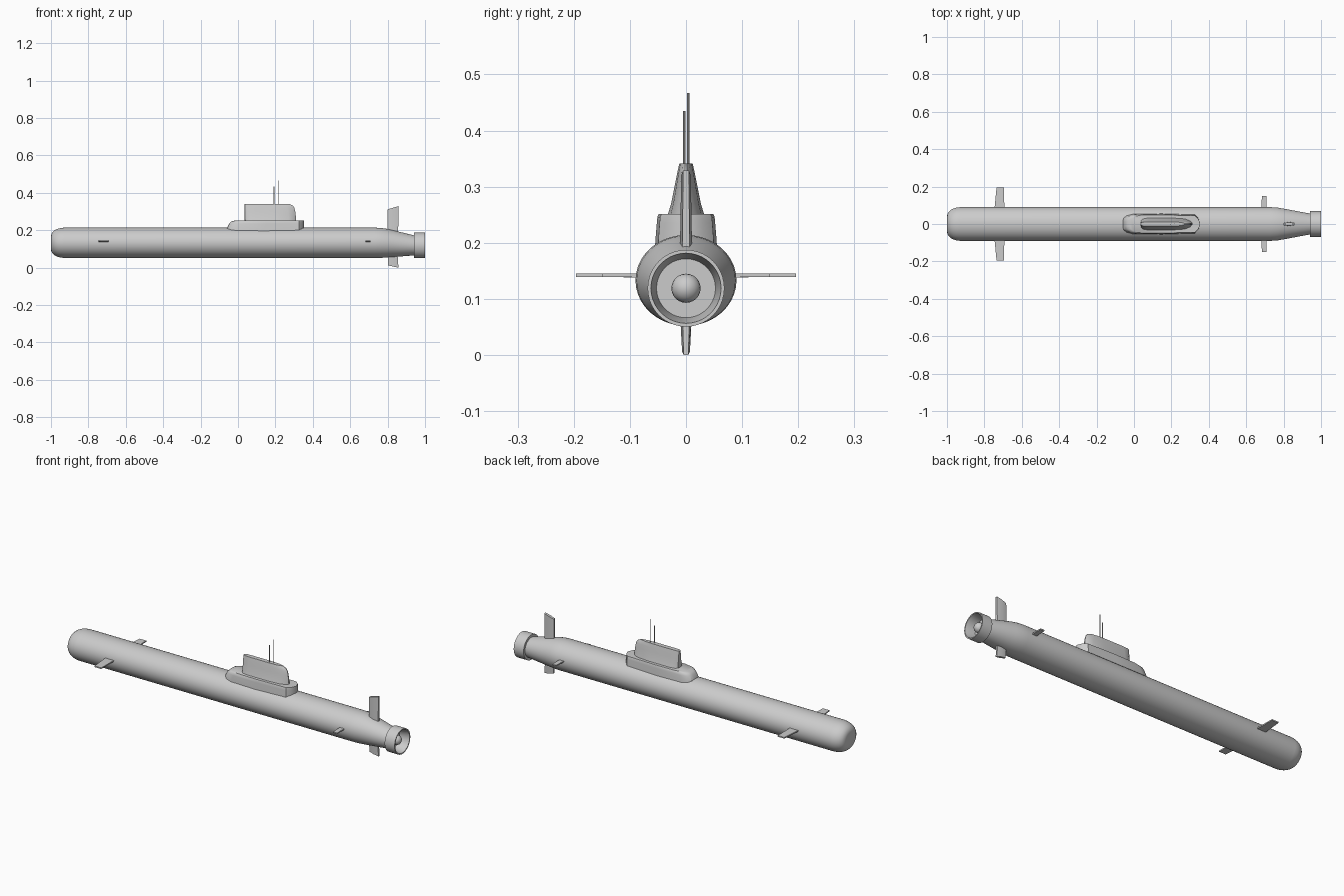
import bpy, bmesh, math
from math import sin, cos, pi

if "Cube" in bpy.data.objects:
    bpy.data.objects.remove(bpy.data.objects["Cube"])


def loft(name, rings, angle=35, closed=False):
    """Skin a list of point rings; cap the ends unless the loop is closed."""
    bm = bmesh.new()
    vs = [[bm.verts.new(p) for p in r] for r in rings]
    n = len(vs[0])
    pairs = list(zip(vs, vs[1:])) + ([(vs[-1], vs[0])] if closed else [])
    for a, b in pairs:
        for i in range(n):
            j = (i + 1) % n
            bm.faces.new((a[i], a[j], b[j], b[i]))
    if not closed:
        bm.faces.new(vs[0])
        bm.faces.new(vs[-1])
    bmesh.ops.recalc_face_normals(bm, faces=bm.faces)
    me = bpy.data.meshes.new(name)
    bm.to_mesh(me)
    bm.free()
    ob = bpy.data.objects.new(name, me)
    bpy.context.collection.objects.link(ob)
    bpy.ops.object.select_all(action='DESELECT')
    ob.select_set(True)
    bpy.context.view_layer.objects.active = ob
    bpy.ops.object.shade_smooth_by_angle(angle=math.radians(angle))
    return ob


def ellipse(x, cz, ry, rz, n=40):
    return [(x, ry * cos(2 * pi * i / n), cz + rz * sin(2 * pi * i / n)) for i in range(n)]


def plan(half, z):
    """Mirror a half outline (nose to tail, y > 0) into a closed ring at height z."""
    return [(x, y, z) for x, y in half] + [(x, -y, z) for x, y in reversed(half)]


# Hull: rounded blunt bow, long constant body, drooping tail cone
CZ, RY, RZ = 0.133, 0.09, 0.081
bow = [(-1, .45), (-.997, .6), (-.99, .73), (-.98, .83), (-.965, .92), (-.95, .97), (-.93, 1)]
hull = [ellipse(x, CZ, RY * s, RZ * s) for x, s in bow]
hull += [ellipse(*r) for r in [(.73, CZ, RY, RZ), (.765, .1325, .088, .08), (.80, .131, .082, .076),
                               (.87, .125, .069, .065), (.945, .119, .055, .053)]]
loft("hull", hull)

# Propulsor duct: thin-lipped ring with a tapered inside
DZ = 0.119
loft("propulsor_duct", [ellipse(x, DZ, r, r) for x, r in
                        [(.94, .0685), (1, .0685), (1, .0625), (.946, .0525), (.94, .0525)]], closed=True)

# Propulsor hub
hub = [(.93, .026), (.965, .026)]
hub += [(.965 + .026 * sin(a), .026 * cos(a)) for a in (.3, .6, .9, 1.2, 1.45)]
loft("propulsor_hub", [ellipse(x, DZ, r, r, 24) for x, r in hub])

# Sail base: low fairing with sloped nose and blunt pointed stern
rings = []
for z, nose, w in [(.18, -.065, 1.08), (.21, -.06, 1.04), (.235, -.048, 1.0), (.246, -.038, .98), (.251, -.02, .94)]:
    half = [(nose, .012), (nose + .003, .028), (nose + .02, .042), (nose + .055, .05),
            (.15, .052), (.325, .047), (.343, .03), (.354, .004)]
    rings.append(plan([(x, y * w) for x, y in half], z))
loft("sail_base", rings)

# Sail tower: tapers inward with height, rounded top rear corner
rings = []
for z, w, rear in [(.245, .034, .312), (.27, .0265, .310), (.30, .0205, .306),
                   (.32, .0165, .301), (.332, .014, .293), (.341, .012, .275)]:
    half = [(.036, .2), (.038, .55), (.048, .85), (.075, 1), (.2, 1),
            (rear - .04, .85), (rear - .012, .5), (rear, .12)]
    rings.append(plan([(x, y * w) for x, y in half], z))
loft("sail_tower", rings)

# Masts
for name, x, y, top in [("short_mast", .193, -.003, .435), ("tall_mast", .215, .004, .467)]:
    bpy.ops.mesh.primitive_cylinder_add(vertices=10, radius=.0022, depth=top - .32,
                                        location=(x, y, (top + .32) / 2))
    bpy.context.object.name = name

# Horizontal planes: (root x range, tip x range, tip y)
for name, r0, r1, t0, t1, tip in [("bow_plane", -.747, -.693, -.735, -.695, .196),
                                  ("stern_plane", .68, .708, .684, .708, .15)]:
    for side, s in (("left", -1), ("right", 1)):
        rings = [[(a, s * y, .142 - h), (b, s * y, .142 - h), (b, s * y, .142 + h), (a, s * y, .142 + h)]
                 for a, b, y, h in ((r0, r1, .07, .0035), (t0, t1, tip, .0032))]
        loft(name + "_" + side, rings, 30)


# Rudders: slanted tips, thinner outward
def rudder(name, sections):
    loft(name, [[(x0, -h * .6, z0), (x0, h * .6, z0), ((x0 + x1) / 2, h, (z0 + z1) / 2),
                 (x1, h * .6, z1), (x1, -h * .6, z1), ((x0 + x1) / 2, -h, (z0 + z1) / 2)]
                for x0, x1, z0, z1, h in sections], 30)


rudder("upper_rudder", [(.80, .856, .15, .15, .0115), (.80, .858, .312, .329, .0085)])
rudder("lower_rudder", [(.80, .852, .09, .09, .0115), (.803, .858, .012, 0, .007)])
